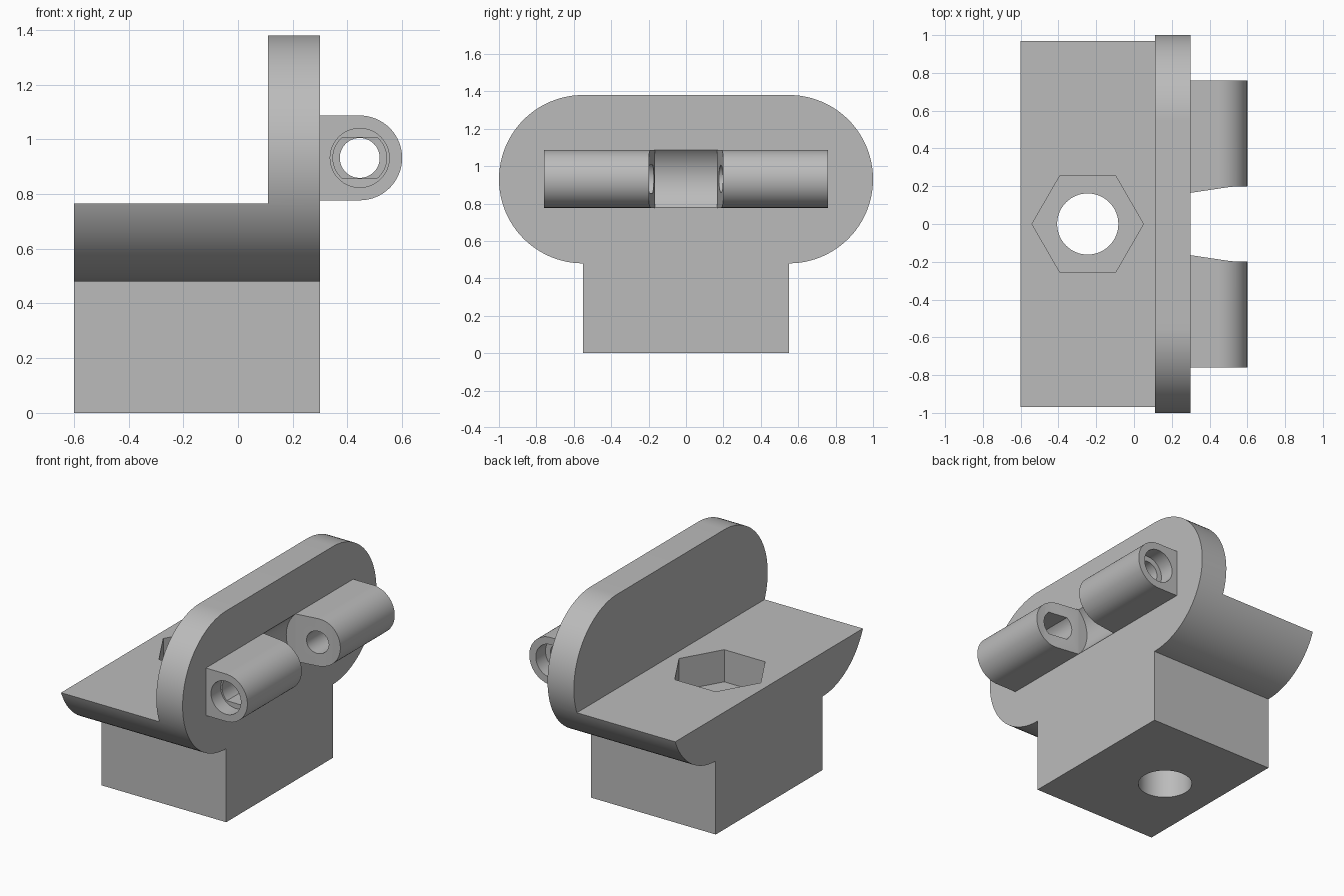
import bpy, bmesh
from math import pi, cos, sin, sqrt, atan2, radians
from mathutils import Vector

if "Cube" in bpy.data.objects:
    bpy.data.objects.remove(bpy.data.objects["Cube"])

grey = bpy.data.materials.new("plain grey")
grey.use_nodes = True
grey.diffuse_color = (0.5, 0.5, 0.5, 1)
grey.node_tree.nodes["Principled BSDF"].inputs["Base Color"].default_value = (0.5, 0.5, 0.5, 1)


def arc(cx, cy, r, start, end, n=32):
    """Points along an arc, angles in degrees."""
    angles = [radians(start + (end - start) * i / n) for i in range(n + 1)]
    return [(cx + r * cos(a), cy + r * sin(a)) for a in angles]


def circle(cx, cy, r, n=64):
    return arc(cx, cy, r, 0, 360, n)[:-1]


def prism(name, outline, axis, low, high):
    """Extrude a closed outline along an axis; outline is (y,z), (x,z) or (x,y)."""
    def place(p, d):
        return {"x": (d, p[0], p[1]), "y": (p[0], d, p[1]), "z": (p[0], p[1], d)}[axis]
    bm = bmesh.new()
    face = bm.faces.new([bm.verts.new(place(p, low)) for p in outline])
    grown = bmesh.ops.extrude_face_region(bm, geom=[face])["geom"]
    shift = Vector(place((0, 0), high - low))
    bmesh.ops.translate(bm, verts=[g for g in grown if isinstance(g, bmesh.types.BMVert)], vec=shift)
    bmesh.ops.recalc_face_normals(bm, faces=bm.faces)
    mesh = bpy.data.meshes.new(name)
    bm.to_mesh(mesh)
    bm.free()
    mesh.materials.append(grey)
    obj = bpy.data.objects.new(name, mesh)
    bpy.context.collection.objects.link(obj)
    return obj


def combine(target, other, operation="DIFFERENCE"):
    """Apply a boolean and discard the helper."""
    mod = target.modifiers.new("boolean", "BOOLEAN")
    mod.object, mod.operation, mod.solver = other, operation, "EXACT"
    bpy.context.view_layer.objects.active = target
    bpy.ops.object.modifier_apply(modifier=mod.name)
    bpy.data.objects.remove(other)


# Body: rounded plate outline standing on a square foot
MID, HALF, R = 0.93, 0.55, 0.45
outline = [(-HALF, 0), (HALF, 0)]
outline += arc(HALF, MID, R, -90, 90, 48) + arc(-HALF, MID, R, 90, 270, 48)
body = prism("bracket_body", outline, "x", -0.6, 0.3)

# Flat shelf behind the upright plate
combine(body, prism("shelf_cut", [(-0.8, 0.765), (0.11, 0.765), (0.11, 1.6), (-0.8, 1.6)], "y", -1.2, 1.2))

# Hexagonal nut pocket and bolt hole through the foot
BX = -0.245
combine(body, prism("nut_pocket", circle(BX, 0, 0.295, 6), "z", 0.555, 0.9))
combine(body, prism("bolt_hole", circle(BX, 0, 0.162), "z", -0.1, 0.9))

# Hollow in the plate between the lugs
PX, PZ = 0.445, 0.932
combine(body, prism("plate_hollow", circle(PX, PZ, 0.212, 96), "y", -0.165, 0.165))

# Pin hole outlines: round on one lug, two-flat on the other
flat = radians(0) + atan2(0.075, sqrt(0.098 ** 2 - 0.075 ** 2)) * 180 / pi
two_flat = arc(PX, PZ, 0.098, -flat, flat, 16) + arc(PX, PZ, 0.098, 180 - flat, 180 + flat, 16)
pin_holes = {-1: two_flat, 1: circle(PX, PZ, 0.073)}

# Hinge lugs with tapered inner ends, counterbores and pin holes
lug_outline = [(0.28, PZ - 0.155)] + arc(PX, PZ, 0.155, -90, 90, 32) + [(0.28, PZ + 0.155)]
for side, label in ((-1, "right"), (1, "left")):
    lug = prism(label + "_lug", lug_outline, "y", *sorted((side * 0.1, side * 0.76)))
    gap = [(0.2, 0), (0.2, 0.165), (0.3, 0.165), (0.5, 0.195), (0.54, 0.199), (0.7, 0.199), (0.7, 0)]
    combine(lug, prism("gap_cut", [(x, side * y) for x, y in gap], "z", 0.5, 1.3))
    combine(lug, prism("pin_hole", pin_holes[side], "y", *sorted((side * 0.05, side * 0.9))))
    combine(lug, prism("counterbore", circle(PX, PZ, 0.108), "y", *sorted((side * 0.66, side * 0.9))))
    combine(body, lug, "UNION")

# Smooth curved walls, crisp edges
bpy.ops.object.select_all(action="DESELECT")
body.select_set(True)
bpy.context.view_layer.objects.active = body
bpy.ops.object.shade_smooth_by_angle(angle=radians(25))
